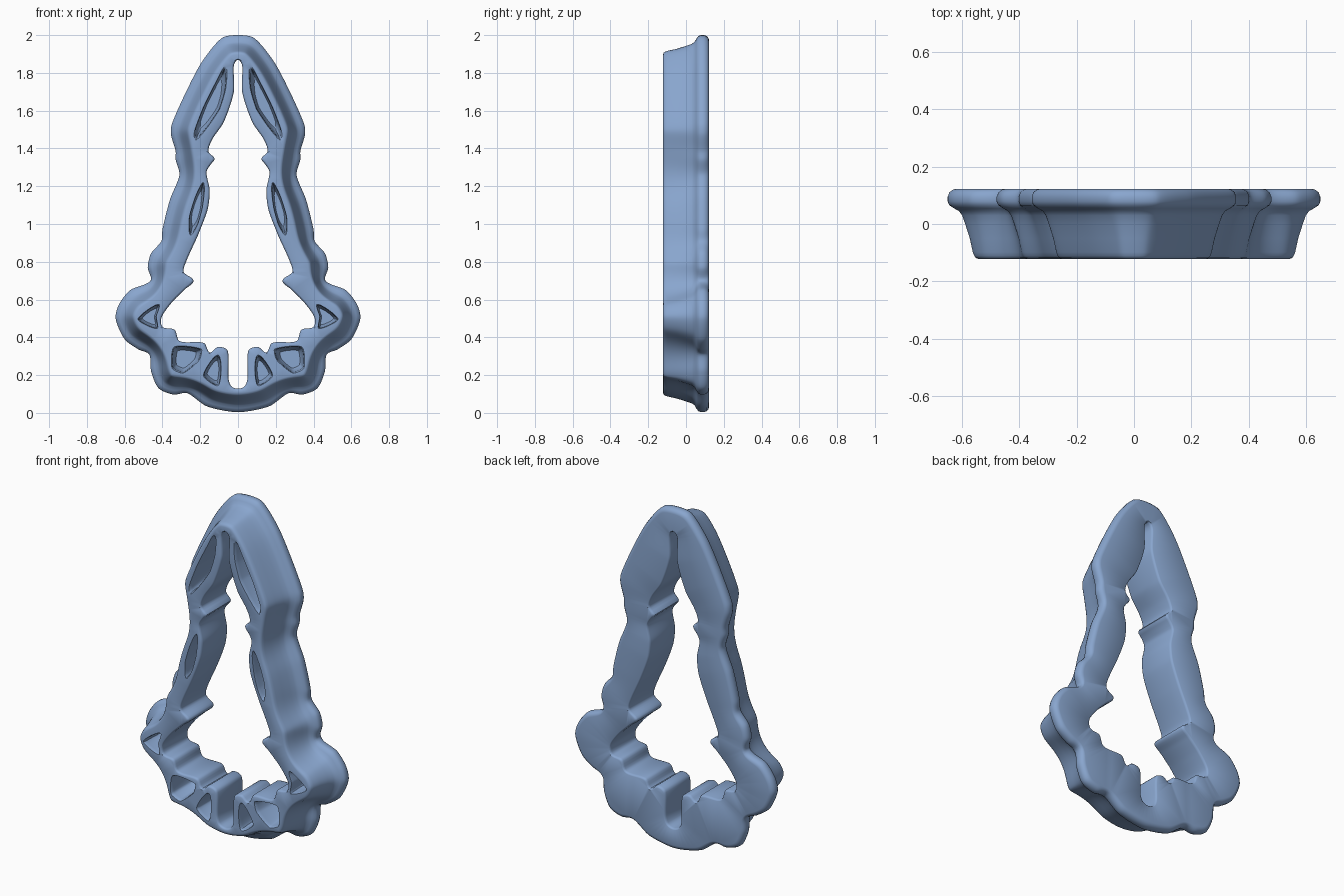
import bpy, bmesh
from mathutils import Vector

if "Cube" in bpy.data.objects:
    bpy.data.objects.remove(bpy.data.objects["Cube"])

# Half outlines in (x, z), top to bottom; mirrored to full loops
OUTER = [(0, 2), (.085, 1.985), (.19, 1.86), (.27, 1.71), (.35, 1.53), (.355, 1.475),
         (.33, 1.385), (.33, 1.34), (.31, 1.26), (.36, 1.13), (.40, .97), (.405, .91),
         (.46, .845), (.478, .77), (.463, .70), (.57, .65), (.63, .575), (.648, .50),
         (.60, .39), (.525, .335), (.47, .31), (.46, .22), (.42, .13), (.34, .097),
         (.27, .105), (.165, .035), (0, .004)]
INNER = [(0, 1.87), (.022, 1.84), (.022, 1.70), (.075, 1.54), (.135, 1.45), (.157, 1.385),
         (.123, 1.345), (.145, 1.315), (.167, 1.275), (.15, 1.18), (.16, 1.08), (.21, .945),
         (.275, .80), (.287, .745), (.235, .70), (.28, .655), (.35, .585), (.405, .505),
         (.40, .455), (.335, .44), (.31, .38), (.18, .37), (.15, .32), (.105, .35),
         (.055, .33), (.05, .18), (.035, .14), (0, .128)]
POCKETS = [
    [(.07, 1.82), (.115, 1.75), (.18, 1.62), (.225, 1.50), (.22, 1.455), (.16, 1.52), (.10, 1.61), (.07, 1.71)],
    [(.185, 1.21), (.225, 1.14), (.255, 1.04), (.25, .95), (.215, 1.0), (.19, 1.09)],
    [(.42, .57), (.475, .545), (.525, .495), (.43, .45), (.435, .51)],
    [(.20, .335), (.335, .345), (.345, .24), (.29, .215), (.21, .28)],
    [(.105, .30), (.18, .20), (.105, .15)],
]


def full_loop(half):
    return [Vector(p) for p in half] + [Vector((-x, z)) for x, z in reversed(half[1:-1])]


def curve(pts, pull=.8, step=.012):
    """Smooth curve through the points with near-uniform spacing."""
    out, n = [], len(pts)
    for i in range(n):
        a, b, c, d = (pts[(i + k) % n] for k in (-1, 0, 1, 2))
        length = (c - b).length
        # tangents limited by segment length prevent overshoot
        m1 = (c - a).normalized() * length * pull
        m2 = (d - b).normalized() * length * pull
        k = max(2, round(length / step))
        for j in range(k):
            t = j / k
            out.append(b * (2*t**3 - 3*t*t + 1) + m1 * (t**3 - 2*t*t + t)
                       + c * (3*t*t - 2*t**3) + m2 * (t**3 - t*t))
    return out


def inset(pts, d, passes=2):
    """One small step sideways (positive is inward), then light smoothing."""
    n = len(pts)
    out = []
    for i in range(n):
        t = (pts[(i + 1) % n] - pts[i - 1]).normalized()
        out.append(pts[i] + Vector((t.y, -t.x)) * d)
    for _ in range(passes):
        out = [out[i] * .5 + (out[i - 1] + out[(i + 1) % n]) * .25 for i in range(n)]
    return out


def wall(bm, rings):
    """Band of quads through rings given as (loop, y); returns vertex rings."""
    vs = [[bm.verts.new((p.x, y, p.y)) for p in loop] for loop, y in rings]
    n = len(vs[0])
    for a, b in zip(vs, vs[1:]):
        for i in range(n):
            bm.faces.new((a[i], a[(i + 1) % n], b[(i + 1) % n], b[i]))
    return vs


def cap(bm, loops):
    """Flat face bounded by the first loop with the others as holes."""
    edges = [bm.edges.get((l[i - 1], l[i])) for l in loops for i in range(len(l))]
    bmesh.ops.triangle_fill(bm, use_beauty=True, use_dissolve=False, edges=edges, normal=(0, -1, 0))


bm = bmesh.new()

# Outer shell: rounded back flange, then wall tapering to the front rim
levels = [curve(full_loop(OUTER))]
for _ in range(20):
    levels.append(inset(levels[-1], .005))
profile = [(5, .122), (3, .119), (1, .11), (0, .095), (0, .078), (1, .065), (4, .054), (7, .045),
           (9, .03), (11, 0), (14, -.05), (16, -.098), (17, -.111), (18, -.118), (20, -.122)]
outer = wall(bm, [(levels[l], y) for l, y in profile])

# Central opening with softened edges
hole = curve(full_loop(INNER))
lip = inset(hole, -.004, 1)
rim = inset(lip, -.006, 1)
inner = wall(bm, [(rim, .122), (lip, .118), (hole, .108), (hole, -.108), (lip, -.118), (rim, -.122)])

# Mirrored front pockets, each closed by a floor
mouths = []
for pocket in POCKETS:
    for s in (1, -1):
        loop = curve([Vector((s * x, z)) for x, z in pocket], .5)
        mid = sum(loop, Vector((0, 0))) / len(loop)
        rings = wall(bm, [([mid + (p - mid) * k for p in loop], y) for k, y in
                          ((1.07, -.122), (1.02, -.116), (.98, -.1), (.85, .03), (.7, .05))])
        mouths.append(rings[0])
        cap(bm, [rings[-1]])

# Front and back faces
cap(bm, [outer[-1], inner[-1]] + mouths)
cap(bm, [outer[0], inner[0]])
bmesh.ops.recalc_face_normals(bm, faces=bm.faces[:])

mesh = bpy.data.meshes.new("cutter_frame")
bm.to_mesh(mesh)
bm.free()
frame = bpy.data.objects.new("cutter_frame", mesh)
bpy.context.collection.objects.link(frame)
bpy.context.view_layer.objects.active = frame
frame.select_set(True)
bpy.ops.object.shade_smooth_by_angle(angle=.7)

# Blue plastic
blue = bpy.data.materials.new("blue")
blue.diffuse_color = (.25, .38, .62, 1)
blue.use_nodes = True
blue.node_tree.nodes["Principled BSDF"].inputs["Base Color"].default_value = blue.diffuse_color
mesh.materials.append(blue)
